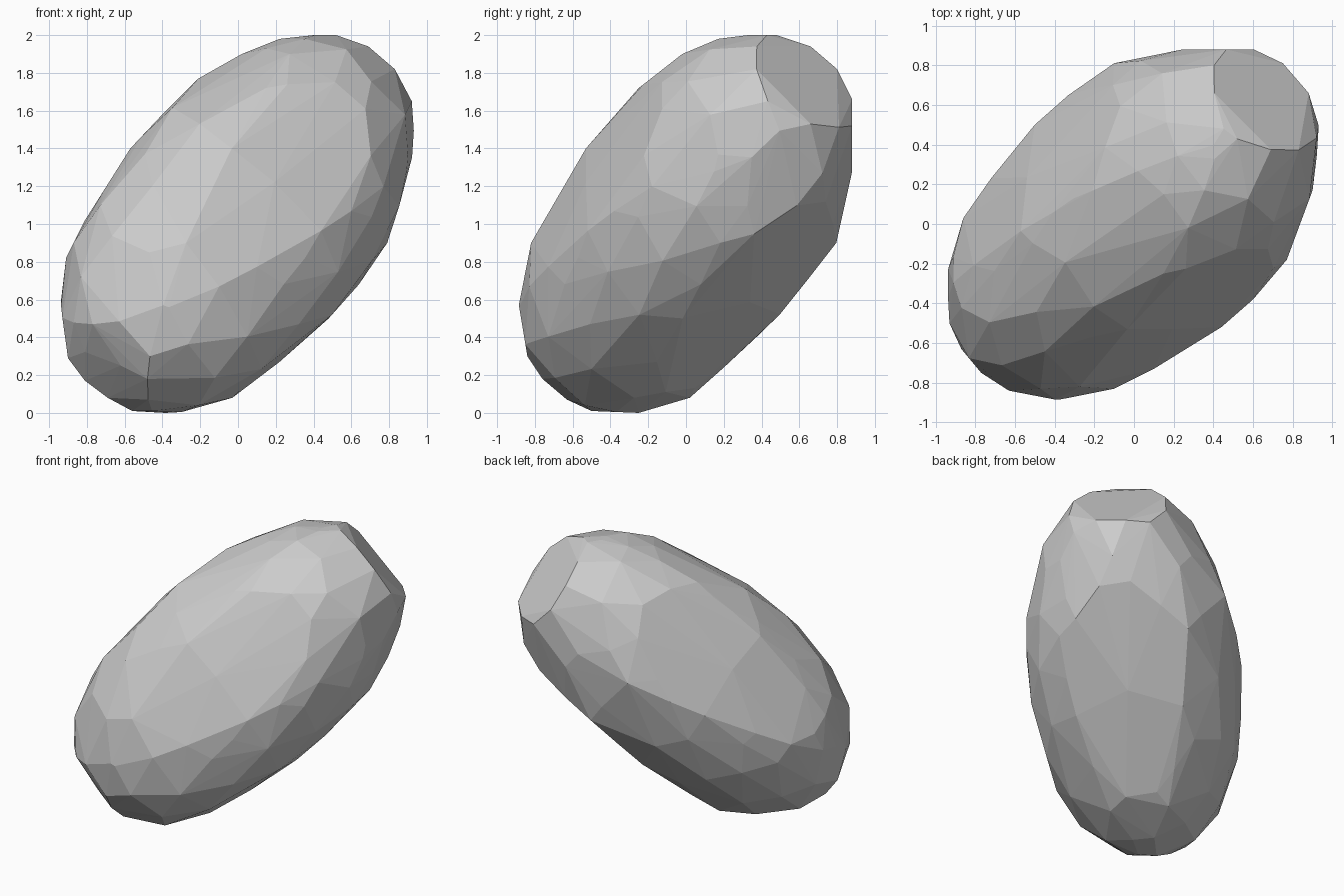
import bpy, bmesh, math
from mathutils import Vector, Matrix

if "Cube" in bpy.data.objects:
    bpy.data.objects.remove(bpy.data.objects["Cube"])

# Stretched ellipsoid describing the overall body (centre at z = 1)
SPREAD = Matrix(((.884, .36, .43), (.36, .79, .405), (.43, .405, 1.0)))
SHAPE = Matrix(((.94, 0, 0), (.383, .802, 0), (.457, .287, .842)))

# Outlines, counter-clockwise, in the front, right and top planes
front = [(-.56, .01), (-.45, 0), (-.3, 0), (-.03, .08), (.22, .27), (.48, .5), (.64, .68),
         (.79, .9), (.94, 1.36), (.92, 1.65), (.83, 1.82), (.69, 1.94), (.52, 2), (.4, 2),
         (.22, 1.98), (.02, 1.9), (-.21, 1.77), (-.41, 1.57), (-.57, 1.4), (-.81, 1.02),
         (-.91, .82), (-.94, .57), (-.9, .29), (-.81, .17), (-.69, .08)]
right = [(-.5, .01), (-.25, 0), (.02, .08), (.2, .24), (.5, .52), (.64, .7), (.8, .9),
         (.88, 1.28), (.88, 1.66), (.8, 1.82), (.66, 1.94), (.48, 2), (.33, 2), (.17, 1.98),
         (-.02, 1.9), (-.25, 1.72), (-.53, 1.4), (-.82, .9), (-.885, .57), (-.84, .3),
         (-.76, .18), (-.63, .07)]
top = [(-.37, -.89), (-.1, -.83), (.1, -.73), (.44, -.52), (.6, -.38), (.77, -.18),
       (.9, .17), (.94, .5), (.88, .66), (.75, .81), (.61, .89), (.25, .89), (-.1, .81),
       (-.33, .65), (-.5, .5), (-.72, .23), (-.86, .03), (-.945, -.23), (-.93, -.5),
       (-.87, -.63), (-.77, -.75), (-.63, -.84)]
views = [(0, 2, [(a, b - 1) for a, b in front]),
         (1, 2, [(a, b - 1) for a, b in right]),
         (0, 1, top)]

# Three broad flattened flanks around the long axis: centre, distance of its plane
flanks = [(Vector((.2, -.55, .23)), .605),
          (Vector((-.55, .24, .26)), .64),
          (Vector((.36, .36, -.44)), .63)]
UNSHAPE, UNSPREAD = SHAPE.inverted(), SPREAD.inverted()
# Flat caps at the two ends of the long axis
caps = [(Vector((.95, .95, 1.1)).normalized(), 1.178),
        (Vector((-1, -1, -1)).normalized(), 1.2)]
planes = [((UNSPREAD @ c).normalized(), d) for c, d in flanks] + caps
poles = [(UNSHAPE @ c).normalized() for c, d in flanks]
RING = math.radians(35)


def fit(p, use_planes):
    """Pull a point towards the centre until it is inside every outline."""
    k = 1.0
    for i, j, pts in views:
        for (a, b), (c, d) in zip(pts, pts[1:] + pts[:1]):
            nx, ny = d - b, a - c
            reach = nx * p[i] + ny * p[j]
            limit = nx * a + ny * b
            if reach > limit > 0:
                k = min(k, limit / reach)
    if use_planes:
        for n, limit in planes:
            if n.dot(p) > limit:
                k = min(k, limit / n.dot(p))
    return p * k


# Rim points: outline points, depth taken from the ellipsoid's contour
points = []
for i, j, pts in views:
    m = 3 - i - j
    inv = Matrix(((SPREAD[i][i], SPREAD[i][j]), (SPREAD[j][i], SPREAD[j][j]))).inverted()
    for a, b in pts:
        w = inv @ Vector((a, b))
        p = Vector((0, 0, 0))
        p[i], p[j] = a, b
        p[m] = SPREAD[m][i] * w[0] + SPREAD[m][j] * w[1]
        for n, limit in caps:
            p[m] -= max(0, n.dot(p) - limit) / n[m]
        points.append(fit(p, False))

# Flank fans: a centre point inside a ring of twelve
for pole in poles:
    points.append(fit(SHAPE @ pole, True))
    side = pole.orthogonal().normalized()
    for s in range(12):
        spoke = Matrix.Rotation(s * math.pi / 6, 3, pole) @ side
        p = fit(SHAPE @ (pole * math.cos(RING) + spoke * math.sin(RING)) * 1.01, True)
        if all((p - q).length > .1 for q in points):
            points.append(p)

# Corner peaks and fill points: evenly spread facets between the rims
points += [fit(Vector(c), False) for c in ((.9, .15, .28), (.15, .15, .93))]
rims = list(points)
N = 130
for s in range(N):
    z = 1 - (2 * s + 1) / N
    r, t = math.sqrt(1 - z * z), s * math.pi * (3 - math.sqrt(5))
    u = Vector((r * math.cos(t), r * math.sin(t), z))
    if any(u.angle(pole) < RING for pole in poles):
        continue
    p = fit(SHAPE @ u * 1.025, True)
    if all((p - q).length > .15 for q in rims):
        points.append(p)

# Faceted stone
bm = bmesh.new()
for p in points:
    bm.verts.new(p + Vector((0, 0, 1)))
bmesh.ops.remove_doubles(bm, verts=bm.verts[:], dist=.03)
hull = bmesh.ops.convex_hull(bm, input=bm.verts[:], use_existing_faces=False)
loose = {v for v in hull["geom_interior"] + hull["geom_unused"]
         if isinstance(v, bmesh.types.BMVert)}
bmesh.ops.delete(bm, geom=list(loose), context='VERTS')
bmesh.ops.recalc_face_normals(bm, faces=bm.faces[:])
mesh = bpy.data.meshes.new("stone")
bm.to_mesh(mesh)
bm.free()
stone = bpy.data.objects.new("stone", mesh)
bpy.context.collection.objects.link(stone)
